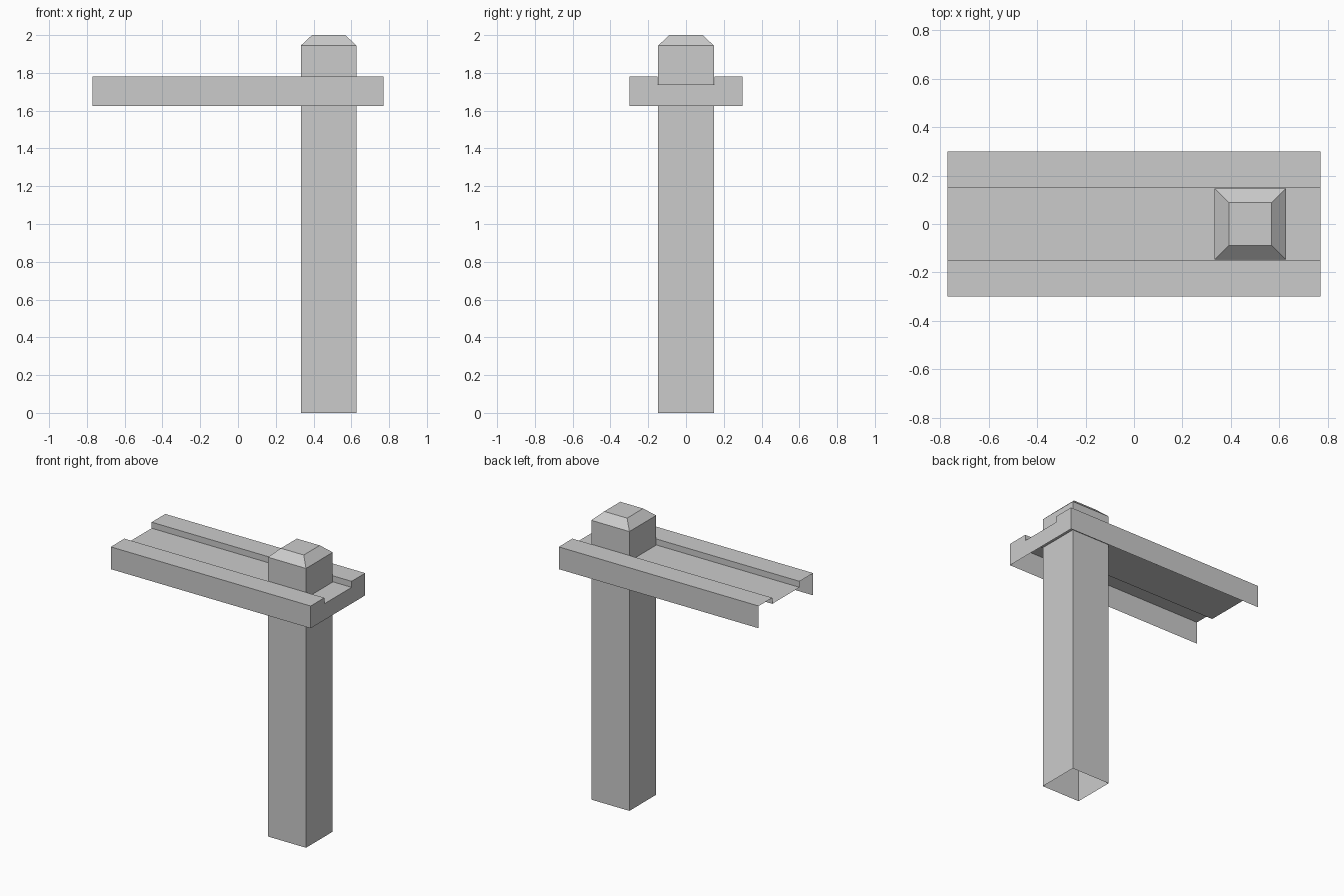
import bpy, bmesh

if "Cube" in bpy.data.objects:
    bpy.data.objects.remove(bpy.data.objects["Cube"])


def make_object(name, bm):
    mesh = bpy.data.meshes.new(name)
    bm.to_mesh(mesh)
    bm.free()
    obj = bpy.data.objects.new(name, mesh)
    bpy.context.collection.objects.link(obj)
    return obj


def skin(bm, loops, closed):
    # Bridge successive vertex loops with quads
    n = len(loops[0])
    for a, b in zip(loops, loops[1:]):
        for i in range(n if closed else n - 1):
            j = (i + 1) % n
            bm.faces.new((a[i], a[j], b[j], b[i]))


# Upright post: square shaft with bevelled top, open underneath
bm = bmesh.new()
cx = 0.48
loops = []
for half, z in ((0.147, 0), (0.147, 1.945), (0.088, 2.0)):
    corners = ((-1, -1), (1, -1), (1, 1), (-1, 1))
    loops.append([bm.verts.new((cx + sx * half, sy * half, z)) for sx, sy in corners])
skin(bm, loops, True)
bm.faces.new(loops[-1])
make_object("post", bm)

# Crossbeam: channelled shell, open below and at the far left, capped at the right
half_profile = [(0.30, 1.625), (0.30, 1.78), (0.15, 1.78), (0.15, 1.738)]
profile = half_profile + [(-y, z) for y, z in reversed(half_profile)]
bm = bmesh.new()
loops = [[bm.verts.new((x, y, z)) for y, z in profile] for x in (0.77, -0.77)]
skin(bm, loops, False)
bm.faces.new(reversed(loops[0]))
bmesh.ops.recalc_face_normals(bm, faces=bm.faces)
# Make the top face outward
bm.normal_update()
if max(bm.faces, key=lambda f: f.calc_center_median().z).normal.z < 0:
    bmesh.ops.reverse_faces(bm, faces=bm.faces)
make_object("crossbeam", bm)
